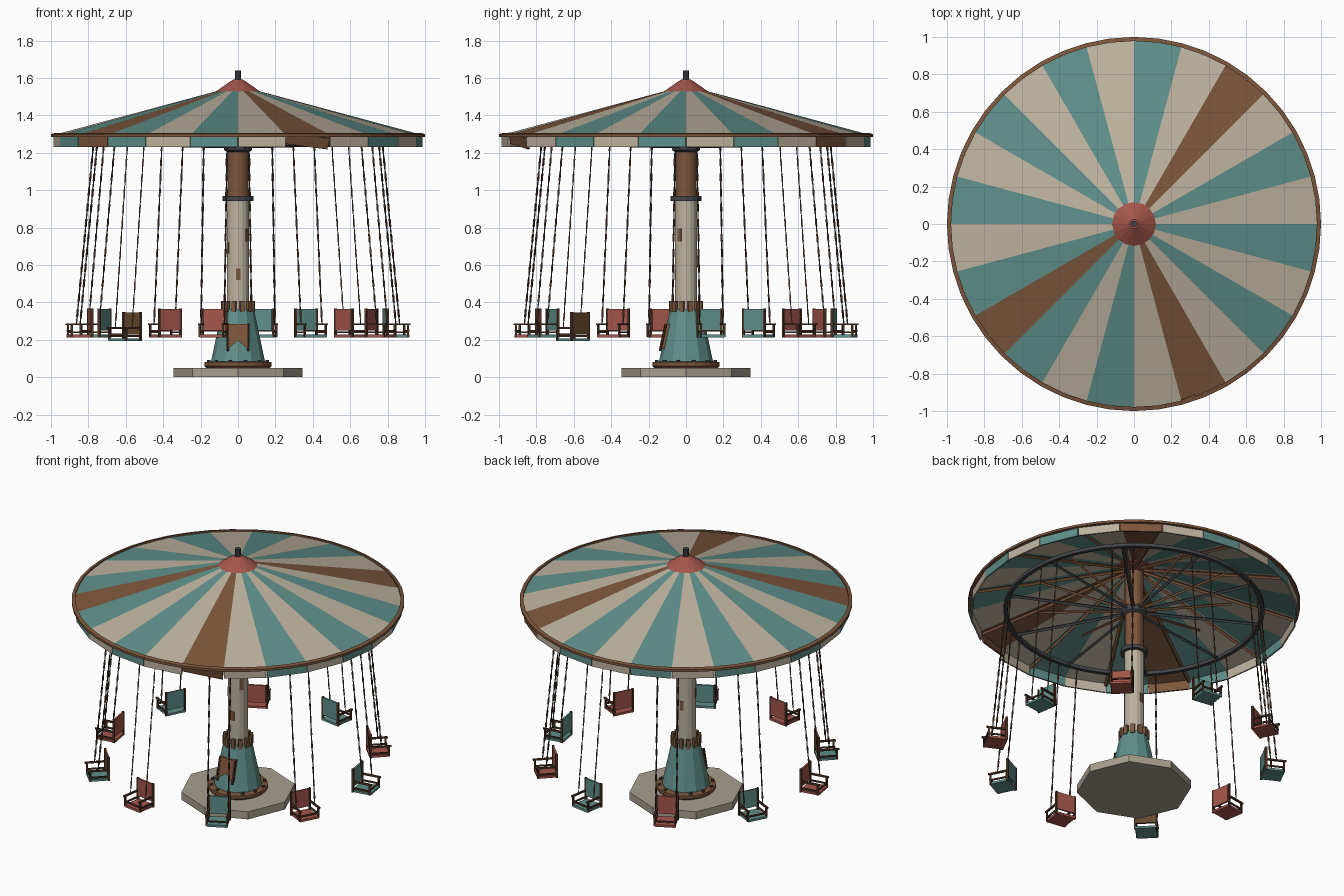
import bpy, bmesh, math
from mathutils import Matrix, Vector

cube = bpy.data.objects.get("Cube")
if cube:
    bpy.data.objects.remove(cube)


def material(name, hex_colour):
    rgb = [int(hex_colour[i:i + 2], 16) / 255 for i in (0, 2, 4)]
    lin = [c / 12.92 if c < 0.04 else ((c + 0.055) / 1.055) ** 2.4 for c in rgb]
    m = bpy.data.materials.new(name)
    m.use_nodes = True
    m.diffuse_color = (*lin, 1)
    m.node_tree.nodes["Principled BSDF"].inputs["Base Color"].default_value = (*lin, 1)
    return m


MATS = [material(n, h) for n, h in (
    ("cream paint", "BDB29E"), ("teal paint", "5F8F8A"), ("rust", "7C563C"),
    ("red paint", "A4564B"), ("dark iron", "424448"), ("concrete", "A8A08E"),
    ("dark wood", "523626"), ("worn wood", "66492E"))]
CREAM, TEAL, RUST, RED, IRON, STONE, WOOD, WORN = range(len(MATS))


class Part:
    """Collects primitives into one named mesh object."""

    def __init__(self, name):
        self.name, self.bm = name, bmesh.new()

    def paint(self, verts, mat):
        for f in {f for v in verts for f in v.link_faces}:
            f.material_index = mat

    def box(self, at, size, mat, frame=Matrix()):
        m = frame @ Matrix.Translation(at) @ Matrix.Diagonal((*size, 1))
        self.paint(bmesh.ops.create_cube(self.bm, size=1, matrix=m)["verts"], mat)

    def rod(self, a, b, r, mat, sides=6):
        a, b = Vector(a), Vector(b)
        turn = (b - a).to_track_quat("Z", "Y").to_matrix().to_4x4()
        m = Matrix.Translation((a + b) / 2) @ turn
        v = bmesh.ops.create_cone(self.bm, cap_ends=True, segments=sides, radius1=r,
                                  radius2=r, depth=(b - a).length, matrix=m)["verts"]
        self.paint(v, mat)

    def face(self, points, mat):
        f = self.bm.faces.new([self.bm.verts.new(p) for p in points])
        f.material_index = mat
        return f

    def lathe(self, profile, sides, mat, closed=False):
        rings = [[self.bm.verts.new(polar(r, math.tau * i / sides, z)) for i in range(sides)]
                 for r, z in profile]
        pairs = list(zip(rings, rings[1:])) + ([(rings[-1], rings[0])] if closed else [])
        for low, high in pairs:
            for i in range(sides):
                j = (i + 1) % sides
                self.bm.faces.new((low[i], low[j], high[j], high[i])).material_index = mat
        if not closed:
            self.bm.faces.new(rings[0][::-1]).material_index = mat
            self.bm.faces.new(rings[-1]).material_index = mat

    def done(self):
        bmesh.ops.recalc_face_normals(self.bm, faces=self.bm.faces)
        mesh = bpy.data.meshes.new(self.name)
        self.bm.to_mesh(mesh)
        self.bm.free()
        for m in MATS:
            mesh.materials.append(m)
        ob = bpy.data.objects.new(self.name, mesh)
        bpy.context.collection.objects.link(ob)
        return ob


def polar(r, angle, z):
    return Vector((r * math.cos(angle), r * math.sin(angle), z))


def turned(name, profile, sides, mat, closed=False):
    p = Part(name)
    p.lathe(profile, sides, mat, closed)
    return p.done()


# Plinth, flange, tapered pedestal and column
turned("plinth", [(0.345, 0), (0.345, 0.05)], 8, STONE)
turned("base_flange", [(0.17, 0.05), (0.18, 0.06), (0.18, 0.08), (0.15, 0.085)], 24, RUST)
turned("pedestal", [(0.145, 0.08), (0.085, 0.365)], 12, TEAL)
turned("column", [(0.06, 0.3), (0.06, 0.95)], 16, CREAM)
turned("column_collar", [(0.082, 0.942), (0.082, 0.968)], 16, IRON)
turned("upper_column", [(0.056, 0.95), (0.056, 1.5)], 16, RUST)
turned("hub_plate", [(0.06, 1.205), (0.075, 1.215), (0.075, 1.25)], 16, IRON)

trim = Part("pedestal_bolts_and_crown")
for i in range(12):
    a = math.tau * (i + 0.5) / 12
    trim.rod(polar(0.162, a, 0.075), polar(0.162, a, 0.093), 0.01, IRON)
    spin = Matrix.Rotation(a, 4, "Z")
    trim.box((0.082, 0, 0.378), (0.02, 0.024, 0.06), RUST, spin)
trim.done()

# Notched service door lying on the sloping pedestal front
door = Part("service_door")
outline = [(-0.055, 0.15), (0, 0.195), (0.055, 0.15), (0.055, 0.285), (-0.055, 0.285)]
panel = door.face([(x, -0.139 + (z - 0.14) * 0.21, z) for x, z in outline], RUST)
ext = bmesh.ops.extrude_face_region(door.bm, geom=[panel])["geom"]
for v in ext:
    if isinstance(v, bmesh.types.BMVert):
        v.co.y += 0.03
for s in (-1, 1):
    door.rod((s * 0.055, -0.139, 0.14), (s * 0.055, -0.108, 0.285), 0.007, WOOD)
door.done()

# Rust patches on the column
patches = Part("rust_patches")
for deg, z, h in ((-88, 0.55, 0.06), (-35, 0.76, 0.07), (205, 0.69, 0.06), (100, 0.62, 0.06)):
    spin = Matrix.Rotation(math.radians(deg), 4, "Z")
    patches.box((0.058, 0, z), (0.008, 0.024, h), RUST, spin)
patches.done()

# Striped canopy with hanging valance panels
STRIPES = 24
BROKEN = 19
canopy, valance = Part("canopy"), Part("valance")
for i in range(STRIPES):
    a, b = (math.tau * k / STRIPES for k in (i, i + 1))
    mat = RUST if i in (3, 14, BROKEN) else (TEAL if i % 2 else CREAM)
    canopy.face([polar(0.985, a, 1.295), polar(0.985, b, 1.295),
                 polar(0.1, b, 1.533), polar(0.1, a, 1.533)], mat)
    mid, width = (a + b) / 2, 2 * 0.985 * math.sin(math.pi / STRIPES)
    frame = Matrix.Rotation(mid, 4, "Z") @ Matrix.Translation((0.972, 0, 1.292))
    if i == BROKEN:  # one panel has slipped and hangs askew
        frame = frame @ Matrix.Rotation(math.radians(-7), 4, "X") @ Matrix.Rotation(0.25, 4, "Y")
    valance.box((0, 0, -0.03), (0.01, width - 0.004, 0.06), mat, frame)
canopy.done()
valance.done()
turned("canopy_rim", [(0.978, 1.285), (1.0, 1.285), (1.0, 1.3), (0.978, 1.306)], 48, RUST, True)
turned("peak_cap", [(0.118, 1.523), (0.118, 1.528), (0.06, 1.568), (0.025, 1.592)], 16, RED)
turned("finial", [(0.017, 1.58), (0.017, 1.64)], 10, IRON)

# Frame beneath the canopy
turned("swing_ring", [(0.76, 1.24), (0.785, 1.24), (0.785, 1.262), (0.76, 1.262)], 48, IRON, True)
SEATS = 10
START = math.radians(9)
rig = Part("canopy_frame")
for i in range(12):
    a = math.tau * i / 12
    rig.rod(polar(0.06, a, 1.515), polar(0.97, a, 1.277), 0.011, RUST, 4)
for k in range(SEATS):
    a = START + math.tau * k / SEATS
    rig.rod(polar(0.05, a, 1.235), polar(0.77, a, 1.25), 0.011, IRON, 4)
    rig.rod(polar(0.05, a, 1.25), polar(0.6, a, 1.37), 0.009, RUST, 4)
rig.done()


def swing(k):
    """Chair facing outward, hung from two chains."""
    colour = RED if k % 2 else TEAL
    old = k == 6
    spin = Matrix.Rotation(START + math.tau * k / SEATS - math.pi / 2, 4, "Z")
    frame = spin @ Matrix.Translation((0, 0.855, 0.2 if old else 0.22))
    chair = Part(f"swing_chair_{k + 1}")
    chair.box((0, 0, 0), (0.125, 0.125, 0.014), colour, frame)
    chair.box((0, -0.055, 0.087), (0.112, 0.012, 0.115), WORN if old else colour, frame)
    chair.box((0, 0.058, 0.028), (0.13, 0.009, 0.009), WOOD, frame)
    for s in (-1, 1):
        x = s * 0.063
        chair.box((x, -0.055, 0.07), (0.011, 0.014, 0.155), WOOD, frame)
        chair.box((x, 0.055, 0.03), (0.01, 0.01, 0.07), WOOD, frame)
        chair.box((x, 0.004, 0.063), (0.012, 0.13, 0.01), WOOD, frame)
        chair.box((x, 0, 0.02), (0.009, 0.12, 0.009), WOOD, frame)
        # Chain of alternating links
        low = frame @ Vector((x, 0.01, 0.06))
        high = spin @ Vector((x, 0.772, 1.25))
        links = 24
        for n in range(links):
            p, q = low.lerp(high, n / links), low.lerp(high, (n + 1) / links)
            thick = n % 2
            chair.rod(p, q, 0.0058 if thick else 0.0035, WOOD if thick else IRON, 4)
    chair.done()


for k in range(SEATS):
    swing(k)
